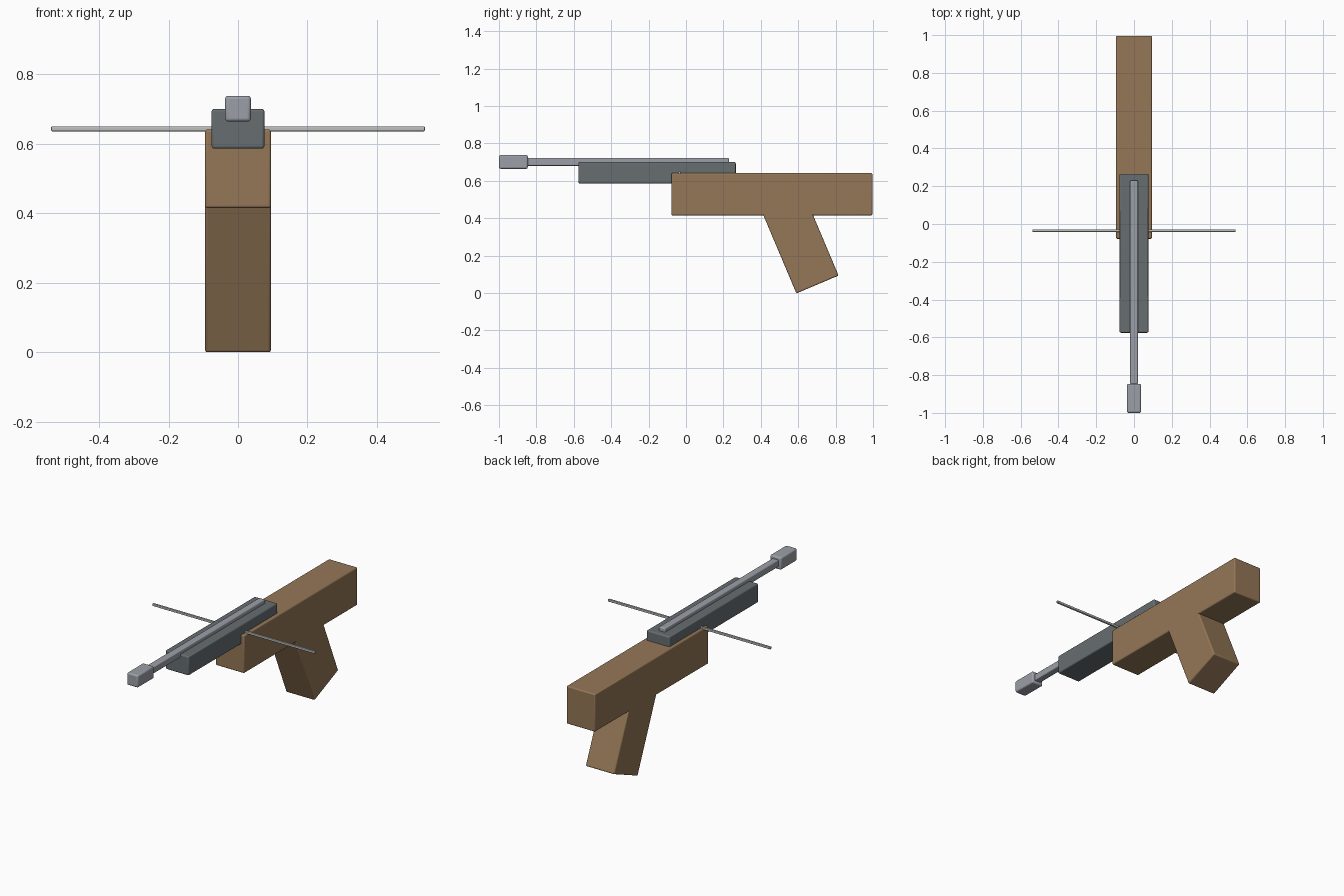
import bpy
import math

if "Cube" in bpy.data.objects:
    bpy.data.objects.remove(bpy.data.objects["Cube"])


def material(name, rgb):
    m = bpy.data.materials.new(name)
    m.diffuse_color = (*rgb, 1.0)
    m.use_nodes = True
    m.node_tree.nodes["Principled BSDF"].inputs["Base Color"].default_value = m.diffuse_color
    return m


wood = material("brown_wood", (0.30, 0.185, 0.095))
dark = material("dark_grey_metal", (0.135, 0.155, 0.165))
steel = material("light_grey_steel", (0.33, 0.35, 0.39))
pale = material("pale_grey", (0.51, 0.53, 0.51))


def block(name, center, size, mat, bevel=0.007, tilt=0.0):
    """Box with softly rounded edges, tilted about the x axis."""
    bpy.ops.mesh.primitive_cube_add(size=1, location=center)
    ob = bpy.context.object
    ob.name = name
    ob.scale = size
    bpy.ops.object.transform_apply(location=False, rotation=False, scale=True)
    ob.rotation_euler.x = tilt
    ob.data.materials.append(mat)
    mod = ob.modifiers.new("rounded_edges", "BEVEL")
    mod.width = bevel
    mod.segments = 3
    bpy.ops.object.shade_smooth_by_angle()
    return ob


# Wooden body with a slanted grip running up into it
block("stock", (0, 0.459, 0.528), (0.19, 1.075, 0.226), wood)
block("grip", (0, 0.596, 0.299), (0.19, 0.245, 0.55), wood, tilt=math.radians(22.9))

# Dark rail resting in the top of the stock
block("rail", (0, -0.155, 0.643), (0.152, 0.842, 0.114), dark)

# Bolt shaft and its head
block("bolt_shaft", (0, -0.309, 0.701), (0.042, 1.078, 0.042), steel, 0.006)
block("bolt_head", (0, -0.923, 0.701), (0.074, 0.154, 0.074), steel, 0.009)

# Thin crossbar
block("crossbar", (0, -0.035, 0.643), (1.076, 0.013, 0.014), pale, 0.003)
